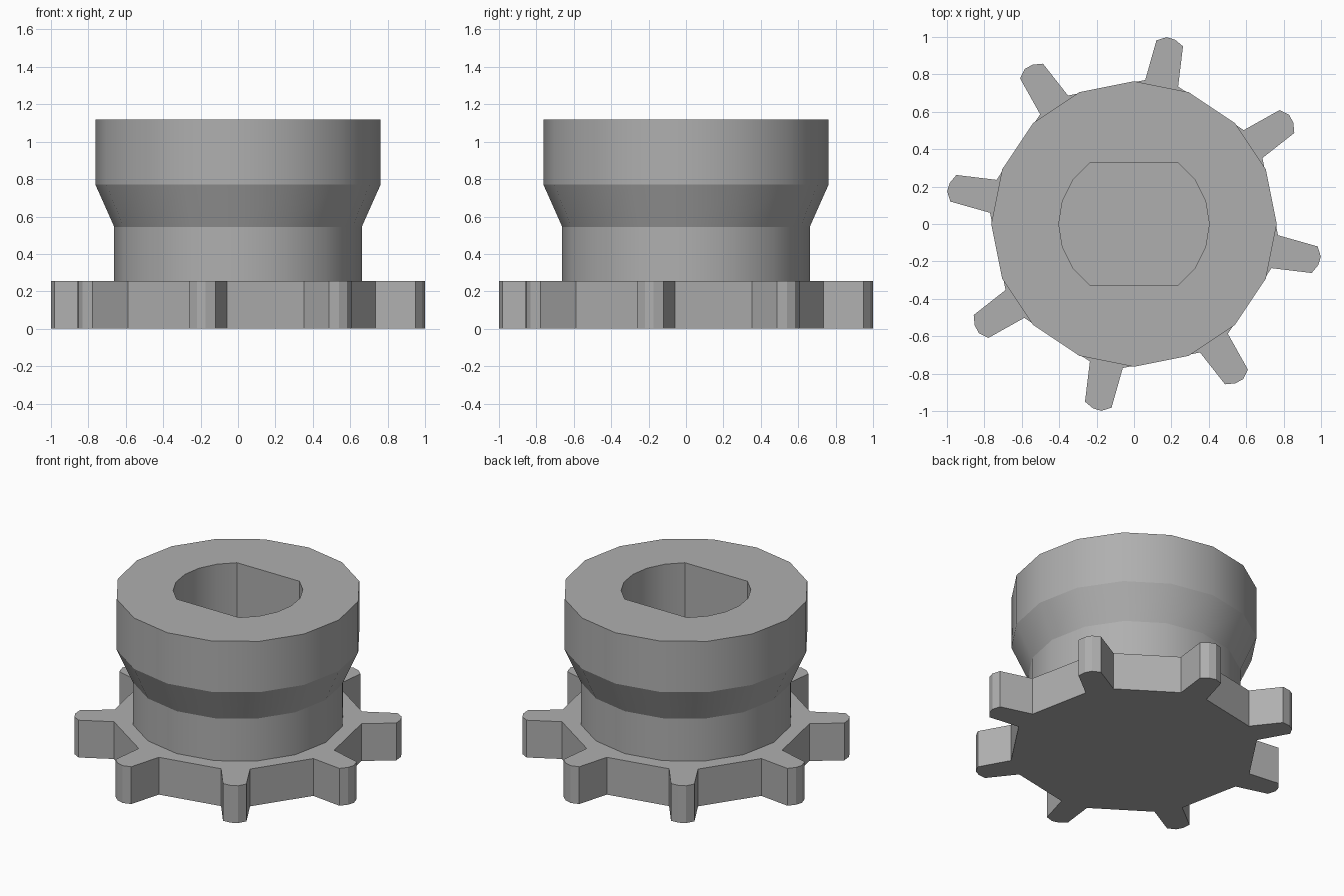
import bpy, bmesh
from math import cos, sin, pi, radians
from mathutils import Matrix, Vector

if "Cube" in bpy.data.objects:
    bpy.data.objects.remove(bpy.data.objects["Cube"])

GEAR_TOP, TOP = 0.255, 1.12

# Mid grey for both parts
grey = bpy.data.materials.new("mid_grey")
grey.diffuse_color = (0.43, 0.43, 0.43, 1)
grey.use_nodes = True
grey.node_tree.nodes["Principled BSDF"].inputs["Base Color"].default_value = grey.diffuse_color


def make_object(name, bm):
    bmesh.ops.recalc_face_normals(bm, faces=bm.faces[:])
    mesh = bpy.data.meshes.new(name)
    bm.to_mesh(mesh)
    bm.free()
    mesh.materials.append(grey)
    obj = bpy.data.objects.new(name, mesh)
    bpy.context.collection.objects.link(obj)
    return obj


def ring(bm, points, z):
    return [bm.verts.new((x, y, z)) for x, y in points]


def skin(bm, a, b):
    n = len(a)
    for i in range(n):
        j = (i + 1) % n
        bm.faces.new((a[i], a[j], b[j], b[i]))


def circle(r, n=16):
    return [(r * cos(2 * pi * i / n), r * sin(2 * pi * i / n)) for i in range(n)]


# Toothed base plate: one tooth outline repeated eight times
tooth = [(0.735, -0.236), (0.95, -0.262), (0.985, -0.22),
         (0.999, -0.175), (0.982, -0.12), (0.77, -0.06)]
outline = []
for k in range(8):
    rot = Matrix.Rotation(k * pi / 4, 2)
    outline += [tuple(rot @ Vector(p)) for p in tooth]
bm = bmesh.new()
low, high = ring(bm, outline, 0), ring(bm, outline, GEAR_TOP)
skin(bm, low, high)
bm.faces.new(low[::-1])
bm.faces.new(high)
make_object("toothed_base", bm)

# Flared hub: sixteen-sided profile
bm = bmesh.new()
profile = [(0.662, GEAR_TOP), (0.662, 0.545), (0.763, 0.772), (0.763, TOP)]
rings = [ring(bm, circle(r), z) for r, z in profile]
for a, b in zip(rings, rings[1:]):
    skin(bm, a, b)

# Socket with two flats, down to the base plate
arc = [radians(a) for a in range(-54, 55, 18)]
socket = [(0.402 * cos(a + s), 0.402 * sin(a + s)) for s in (0, pi) for a in arc]
rim, floor = ring(bm, socket, TOP), ring(bm, socket, GEAR_TOP)
skin(bm, rim, floor)

# Flat top face around the socket
edges = [e for e in bm.edges if all(abs(v.co.z - TOP) < 1e-5 for v in e.verts)]
bmesh.ops.triangle_fill(bm, edges=edges, use_beauty=True, normal=(0, 0, 1))
hub = make_object("flared_hub", bm)

# Smooth the round walls, keep the profile and socket edges sharp
bpy.context.view_layer.objects.active = hub
hub.select_set(True)
bpy.ops.object.shade_smooth_by_angle(angle=radians(23.5))
